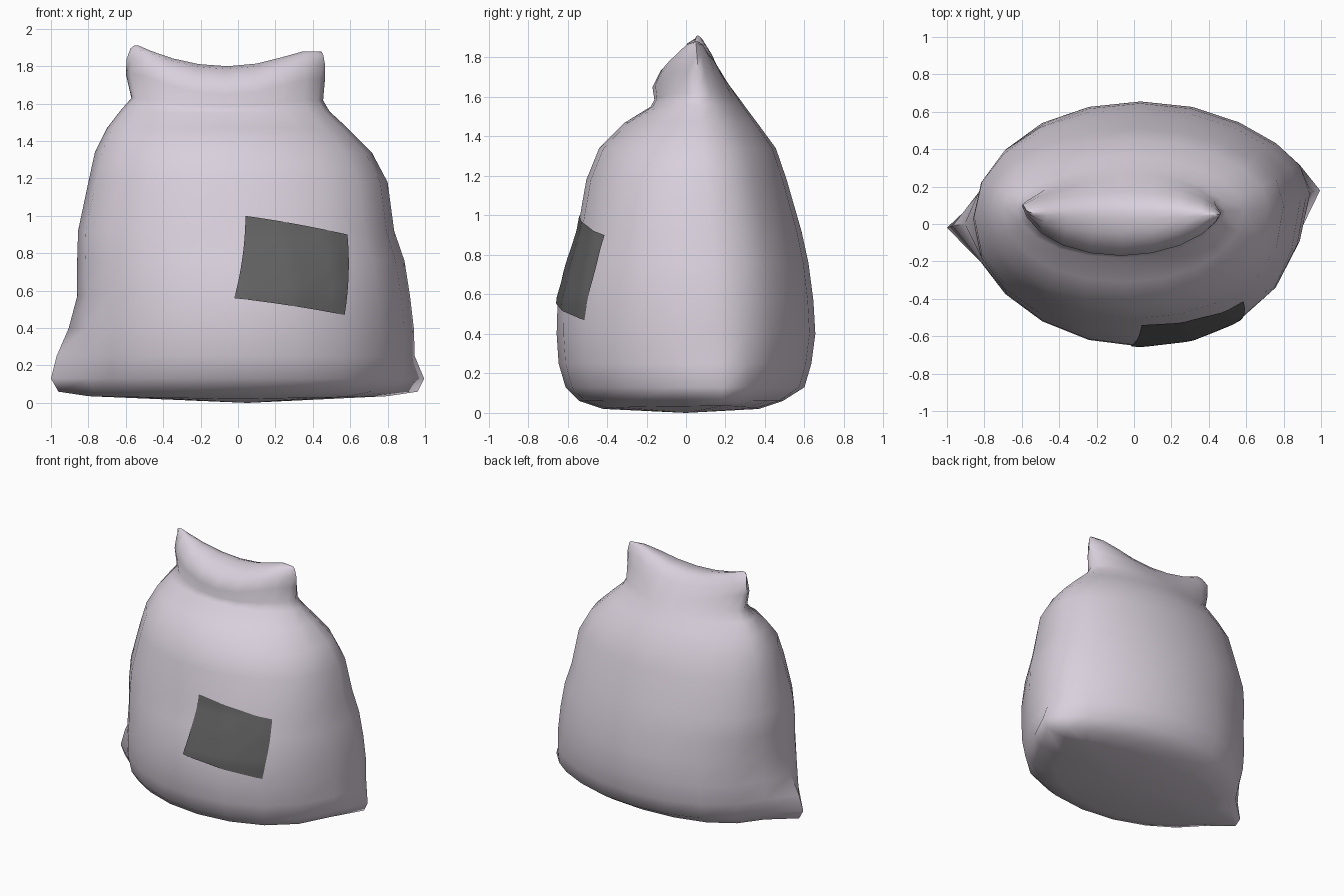
import bpy, bmesh, math
from mathutils import Vector
from mathutils.bvhtree import BVHTree

if "Cube" in bpy.data.objects:
    bpy.data.objects.remove(bpy.data.objects["Cube"])

SIDES = 20


def material(name, rgb):
    m = bpy.data.materials.new(name)
    m.diffuse_color = (*rgb, 1)
    m.use_nodes = True
    m.node_tree.nodes["Principled BSDF"].inputs["Base Color"].default_value = m.diffuse_color
    return m


def make_object(name, bm, mat):
    me = bpy.data.meshes.new(name)
    bm.to_mesh(me)
    ob = bpy.data.objects.new(name, me)
    bpy.context.collection.objects.link(ob)
    me.materials.append(mat)
    bpy.ops.object.select_all(action='DESELECT')
    ob.select_set(True)
    bpy.context.view_layer.objects.active = ob
    bpy.ops.object.shade_smooth_by_angle(angle=math.radians(60))
    return ob


cloth = material("pale_cloth", (0.69, 0.63, 0.71))
patch_grey = material("dark_patch", (0.125, 0.125, 0.125))

# Sack rings: z, left x, right x, front y, back y, left ear, right ear, neck weight
RINGS = [
    (0.02, -0.70, 0.70, -0.42, 0.37, 0.10, 0.10, 0),
    (0.06, -0.81, 0.87, -0.54, 0.49, 0.15, 0.09, 0),
    (0.13, -0.84, 0.92, -0.61, 0.60, 0.16, 0.075, 0),
    (0.25, -0.86, 0.93, -0.645, 0.635, 0.11, 0.015, 0),
    (0.40, -0.86, 0.93, -0.655, 0.655, 0.045, 0.01, 0),
    (0.57, -0.85, 0.915, -0.65, 0.645, 0.01, 0.005, 0),
    (0.76, -0.86, 0.885, -0.60, 0.62, 0, 0.005, 0),
    (0.92, -0.855, 0.835, -0.55, 0.585, 0, 0, 0),
    (1.18, -0.80, 0.80, -0.505, 0.51, 0, 0, 0),
    (1.34, -0.765, 0.715, -0.44, 0.455, 0, 0, 0),
    (1.47, -0.70, 0.585, -0.31, 0.36, 0, 0, 0),
    (1.55, -0.63, 0.49, -0.18, 0.30, 0, 0, 0.1),
    (1.585, -0.57, 0.455, -0.16, 0.275, 0, 0, 0.4),
    (1.65, -0.60, 0.465, -0.17, 0.225, 0, 0, 1),
    (1.73, -0.595, 0.465, -0.13, 0.17, 0, 0, 1),
    (1.785, -0.575, 0.455, -0.05, 0.115, 0, 0, 1),
    (1.80, -0.555, 0.445, 0.03, 0.07, 0, 0, 1),
]


def saddle(x):
    """Rise of the gathered mouth towards its two corners."""
    d = x + 0.06
    return min(0.11, 0.5 * d * d) if d < 0 else min(0.08, 0.55 * d * d)


bm = bmesh.new()
loops = []
for z, xl, xr, yf, yb, el, er, w in RINGS:
    k = min(1, z / 1.8)
    seam_l = -0.03 + 0.14 * k - max(0, z - 1.74) * 0.8
    seam_r = 0.19 - 0.14 * k
    mid = 0.06
    # the front right is fuller around the middle of the body
    full = 0.3 * max(0, 1 - abs(z - 0.98) / 0.5)
    loop = []
    for i in range(SIDES):
        a = 2 * math.pi * i / SIDES
        c, s = math.cos(a), math.sin(a)
        x = (xl + xr) / 2 + (xr - xl) / 2 * c
        y = mid + ((seam_r if c > 0 else seam_l) - mid) * abs(c) ** 7
        power = 1 + 0.3 * w - (full if s < 0 and c > 0 else full * 0.3)
        y += ((yb if s > 0 else yf) - mid) * abs(s) ** power
        # seam corners stick out as ears at the bottom
        if i == 0:
            x += er
        elif i == SIDES // 2:
            x -= el
        tilt = 0.02 * abs(x) if z < 0.05 else 0
        loop.append(bm.verts.new((x, y, z + tilt + w * saddle(x))))
    loops.append(loop)

for lo, hi in zip(loops, loops[1:]):
    for i in range(SIDES):
        j = (i + 1) % SIDES
        bm.faces.new((lo[i], lo[j], hi[j], hi[i]))

# Closed mouth: strip joining front and back lips
top = loops[-1]
for i in range(SIDES // 2):
    q = [top[i], top[i + 1], top[-i - 1], top[-i % SIDES]]
    bm.faces.new(list(dict.fromkeys(q)))

# Slightly domed base
base = bm.verts.new((0.05, 0, 0))
for i in range(SIDES):
    bm.faces.new((loops[0][(i + 1) % SIDES], loops[0][i], base))

bmesh.ops.recalc_face_normals(bm, faces=bm.faces[:])
tree = BVHTree.FromBMesh(bm)
make_object("sack", bm, cloth)
bm.free()

# Sewn patch: a thin sheet laid over the front of the sack
N = 14
tl, tr, br, bl = (Vector(p) for p in ((0.04, 1.0), (0.585, 0.90), (0.57, 0.47), (-0.02, 0.56)))
bm = bmesh.new()
grid = []
for r in range(N + 1):
    v = r / N
    row = []
    for c in range(N + 1):
        u = c / N
        p = bl.lerp(br, u).lerp(tl.lerp(tr, u), v)
        x = p.x + 4 * v * (1 - v) * 0.014
        z = p.y + 4 * u * (1 - u) * 0.006
        hit, normal, _, _ = tree.ray_cast(Vector((x, -3, z)), Vector((0, 1, 0)))
        row.append(bm.verts.new((x, hit.y - 0.009, z)))
    grid.append(row)
for r in range(N):
    for c in range(N):
        bm.faces.new((grid[r][c], grid[r][c + 1], grid[r + 1][c + 1], grid[r + 1][c]))
make_object("patch", bm, patch_grey)
bm.free()
